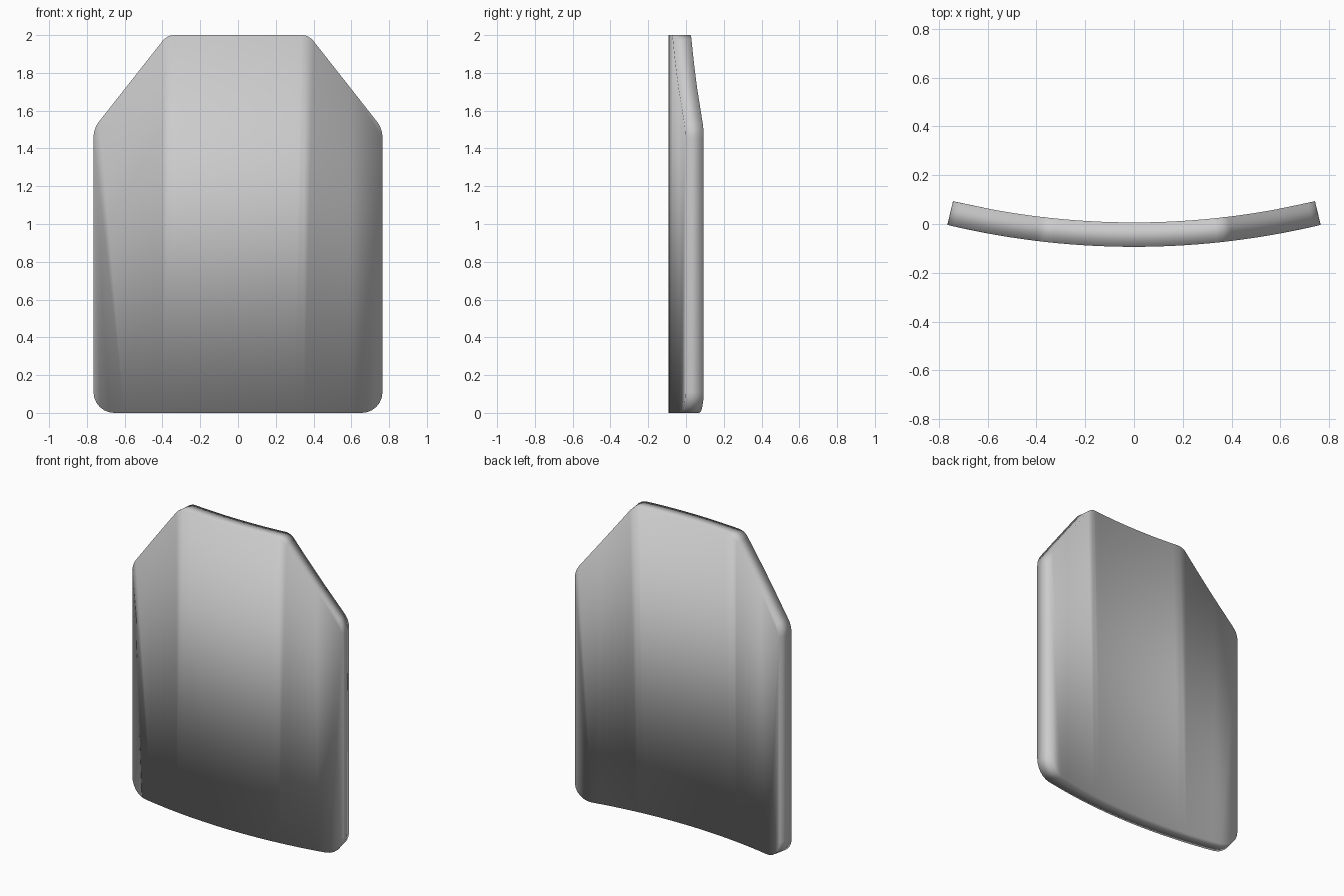
import bpy, bmesh, math
from mathutils import Vector

if "Cube" in bpy.data.objects:
    bpy.data.objects.remove(bpy.data.objects["Cube"])

R, THICK, HALF = 3.3, 0.1, 0.765     # outer bend radius, thickness, half width
EDGE = math.asin(HALF / R)
Y_FRONT = -(R - (R - THICK) * math.cos(EDGE)) / 2   # centres the depth on y = 0
CUT = 0.6                            # strips lie within this half width


def fillet(prev, p, nxt, r, n=6):
    """Points of an arc of radius r rounding the corner p."""
    a, b = (prev - p).normalized(), (nxt - p).normalized()
    half = a.angle(b) / 2
    c = p + (a + b).normalized() * (r / math.sin(half))
    t = r / math.tan(half)
    u, v = p + a * t - c, p + b * t - c
    ang = u.angle(v)
    return [c + (u * math.sin(ang * (1 - i / n)) + v * math.sin(ang * i / n)) / math.sin(ang)
            for i in range(n + 1)]


# Outline: right-hand corners (x, z, radius), mirrored to the left
right = [(HALF, 0, 0.11), (HALF, 1.505, 0.14), (0.375, 2.0, 0.08)]
corners = right + [(-x, z, r) for x, z, r in reversed(right)]
pts = [Vector((x, 0, z)) for x, z, r in corners]
outline = []
for i, (x, z, r) in enumerate(corners):
    outline += fillet(pts[i - 1], pts[i], pts[(i + 1) % len(pts)], r)
shoulder, foot = outline[7], outline[0]   # ends of the straight side and base

# Flat plate, sliced into strips so that it can bend
bm = bmesh.new()
bm.faces.new([bm.verts.new(p) for p in outline])
for i in range(-12, 13):
    bmesh.ops.bisect_plane(bm, geom=bm.verts[:] + bm.edges[:] + bm.faces[:], dist=1e-5,
                           plane_co=(CUT * i / 12, 0, 0), plane_no=(1, 0, 0))
# Thicken
ext = bmesh.ops.extrude_face_region(bm, geom=bm.faces[:], use_keep_orig=True)
back = {g for g in ext["geom"] if isinstance(g, bmesh.types.BMVert)}
front = set(bm.verts) - back


def nearest(verts, x, z):
    return min(verts, key=lambda v: (v.co - Vector((x, 0, z))).length)


# Slanted creases running down the sides of both faces
for verts, base_x in ((front, CUT), (back, foot.x)):
    for s in (-1, 1):
        a, b = nearest(verts, s * shoulder.x, shoulder.z), nearest(verts, s * base_x, 0)
        face = next(f for f in a.link_faces if b in f.verts[:] and all(v in verts for v in f.verts))
        bmesh.utils.face_split(face, a, b)

# Wrap front and back onto concentric cylinders
for v in bm.verts:
    a = math.asin(max(-1, min(1, v.co.x / R)))
    rad = R - THICK if v in back else R
    v.co.x = rad * math.sin(a)
    v.co.y = Y_FRONT + R - rad * math.cos(a)
bmesh.ops.recalc_face_normals(bm, faces=bm.faces[:])
# Soft shading across the rims
for f in bm.faces:
    f.smooth = True

mesh = bpy.data.meshes.new("curved_shield_plate")
bm.to_mesh(mesh)
bm.free()
plate = bpy.data.objects.new("curved_shield_plate", mesh)
bpy.context.collection.objects.link(plate)
